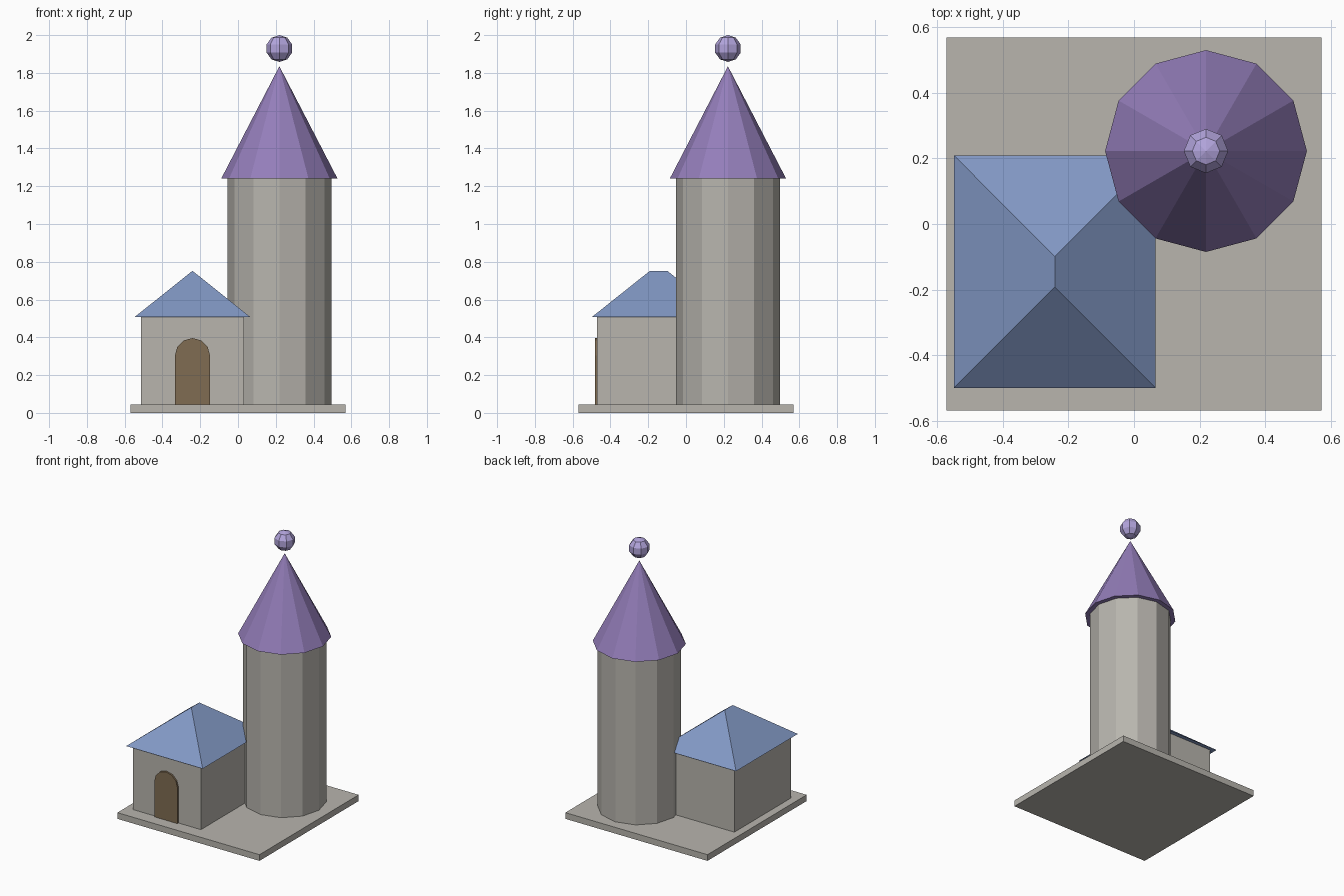
import bpy, bmesh, math
from mathutils import Matrix

if "Cube" in bpy.data.objects:
    bpy.data.objects.remove(bpy.data.objects["Cube"])


def material(name, srgb):
    m = bpy.data.materials.new(name)
    lin = [((c / 255 + 0.055) / 1.055) ** 2.4 for c in srgb]
    m.diffuse_color = (*lin, 1)
    m.use_nodes = True
    m.node_tree.nodes["Principled BSDF"].inputs["Base Color"].default_value = m.diffuse_color
    return m


stone = material("warm_grey_stone", (184, 181, 174))
blue = material("slate_blue", (130, 152, 196))
purple = material("roof_purple", (148, 126, 186))
lilac = material("pale_lilac", (178, 164, 220))
wood = material("brown_wood", (128, 108, 82))


def finish(name, bm, mat):
    bmesh.ops.recalc_face_normals(bm, faces=bm.faces)
    me = bpy.data.meshes.new(name)
    bm.to_mesh(me)
    bm.free()
    me.materials.append(mat)
    ob = bpy.data.objects.new(name, me)
    bpy.context.collection.objects.link(ob)
    return ob


def box(name, x0, x1, y0, y1, z0, z1, mat):
    bm = bmesh.new()
    m = Matrix.Translation(((x0 + x1) / 2, (y0 + y1) / 2, (z0 + z1) / 2))
    m = m @ Matrix.Diagonal((x1 - x0, y1 - y0, z1 - z0, 1))
    bmesh.ops.create_cube(bm, size=1, matrix=m)
    return finish(name, bm, mat)


def round_part(name, x, y, z0, z1, r0, r1, mat, sides=12):
    bm = bmesh.new()
    m = Matrix.Translation((x, y, (z0 + z1) / 2))
    bmesh.ops.create_cone(bm, cap_ends=True, segments=sides, radius1=r0,
                          radius2=r1, depth=z1 - z0, matrix=m)
    bmesh.ops.remove_doubles(bm, verts=bm.verts, dist=1e-5)
    return finish(name, bm, mat)


# Base slab and house walls
HX, HY = -0.241, -0.145
box("base_slab", -0.57, 0.57, -0.568, 0.568, 0, 0.045, stone)
box("house_walls", HX - 0.273, HX + 0.273, HY - 0.325, HY + 0.325, 0.045, 0.51, stone)

# Hipped house roof with a short ridge
bm = bmesh.new()
eaves = [bm.verts.new((HX + sx * 0.307, HY + sy * 0.354, 0.507))
         for sx, sy in ((-1, -1), (1, -1), (1, 1), (-1, 1))]
front, back = [bm.verts.new((HX, HY + s * 0.046, 0.752)) for s in (-1, 1)]
a, b, c, d = eaves
for f in ((d, c, b, a), (a, b, front), (b, c, back, front), (c, d, back), (d, a, front, back)):
    bm.faces.new(f)
finish("house_roof", bm, blue)

# Arched door
bm = bmesh.new()
R, SPRING = 0.093, 0.303
profile = [(-R, 0.045), (R, 0.045)]
profile += [(R * math.cos(math.pi * i / 6), SPRING + R * math.sin(math.pi * i / 6)) for i in range(7)]
face = bm.faces.new([bm.verts.new((HX + x, -0.482, z)) for x, z in profile])
ext = bmesh.ops.extrude_face_region(bm, geom=[face])
bmesh.ops.translate(bm, vec=(0, 0.03, 0),
                    verts=[v for v in ext["geom"] if isinstance(v, bmesh.types.BMVert)])
finish("door", bm, wood)

# Tower, pointed roof and finial ball
TX, TY = 0.219, 0.222
round_part("tower", TX, TY, 0.045, 1.245, 0.275, 0.275, stone)
round_part("tower_roof", TX, TY, 1.242, 1.835, 0.307, 0, purple)
bm = bmesh.new()
bmesh.ops.create_uvsphere(bm, u_segments=8, v_segments=5, radius=0.071,
                          matrix=Matrix.Translation((TX, TY, 1.929)))
finish("finial_ball", bm, lilac)
